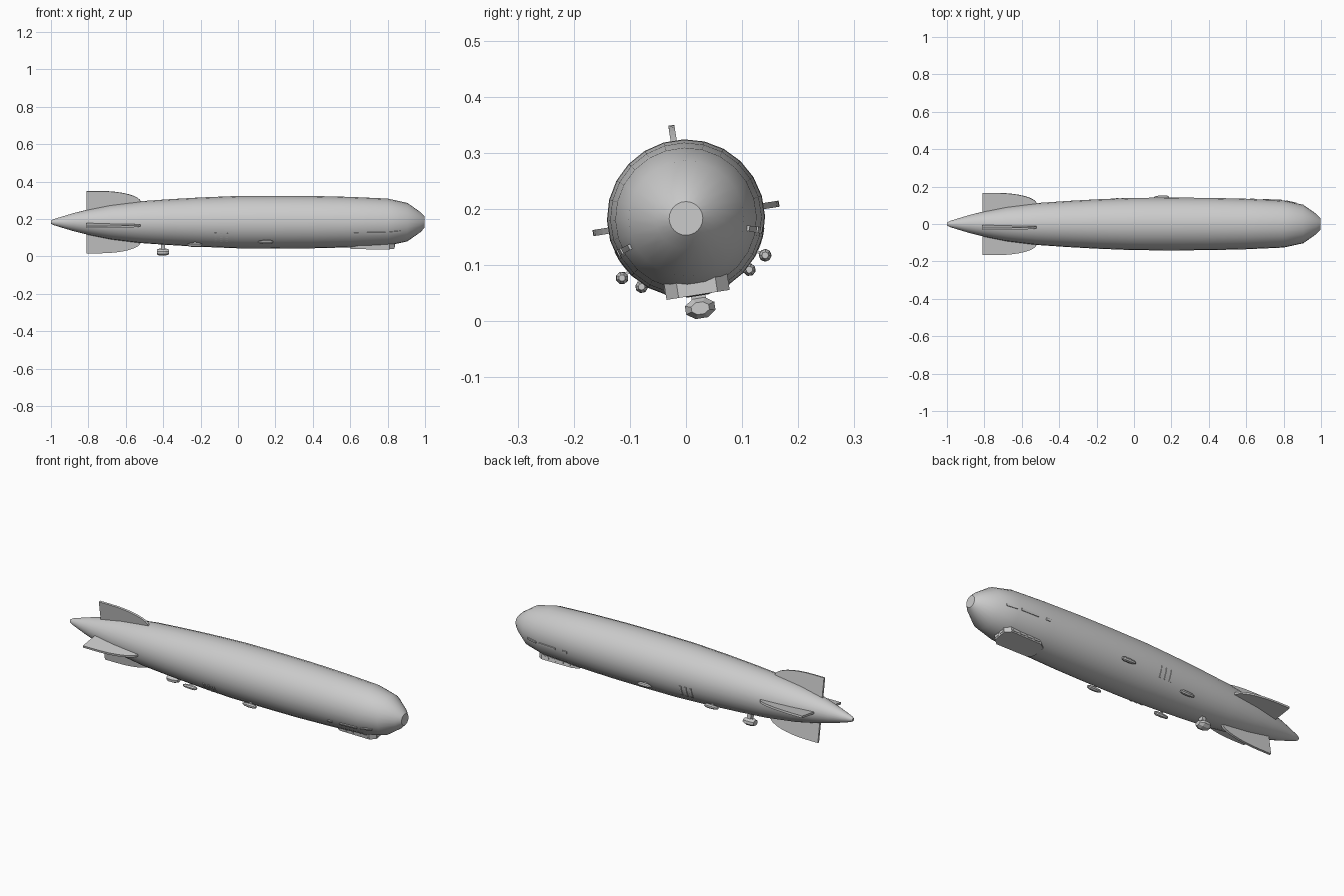
import bpy, bmesh, math
from mathutils import Matrix, Vector

if "Cube" in bpy.data.objects:
    bpy.data.objects.remove(bpy.data.objects["Cube"], do_unlink=True)

grey = bpy.data.materials.new("airship grey")
grey.use_nodes = True
grey.diffuse_color = (0.6, 0.6, 0.6, 1)
grey.node_tree.nodes["Principled BSDF"].inputs["Base Color"].default_value = (0.6, 0.6, 0.6, 1)

# The whole ship is rolled slightly about its long axis
AXIS = Matrix.Translation((0, 0, 0.183)) @ Matrix.Rotation(math.radians(9), 4, 'X')

HULL = [(-1, 0.008), (-0.985, 0.016), (-0.95, 0.027), (-0.88, 0.048), (-0.8, 0.068),
        (-0.68, 0.092), (-0.52, 0.112), (-0.36, 0.123), (-0.2, 0.132), (0, 0.14),
        (0.2, 0.141), (0.4, 0.14), (0.6, 0.135), (0.8, 0.126), (0.905, 0.103),
        (0.975, 0.054), (0.998, 0.03)]


def hull_radius(x):
    for (x0, r0), (x1, r1) in zip(HULL, HULL[1:]):
        if x0 <= x <= x1:
            return r0 + (r1 - r0) * (x - x0) / (x1 - x0)
    return 0


def finish(name, bm, matrix=Matrix(), smooth=False):
    bmesh.ops.recalc_face_normals(bm, faces=bm.faces)
    mesh = bpy.data.meshes.new(name)
    bm.to_mesh(mesh)
    bm.free()
    mesh.materials.append(grey)
    ob = bpy.data.objects.new(name, mesh)
    bpy.context.collection.objects.link(ob)
    ob.matrix_world = AXIS @ matrix
    if smooth:
        bpy.ops.object.select_all(action='DESELECT')
        ob.select_set(True)
        bpy.context.view_layer.objects.active = ob
        bpy.ops.object.shade_smooth_by_angle(angle=math.radians(25))
    return ob


def lathe(name, profile, sides, matrix=Matrix(), smooth=False):
    """Turn (x, radius) points about the x axis and cap both ends."""
    bm = bmesh.new()
    rings = []
    for x, r in profile:
        angles = [2 * math.pi * (i + 0.5) / sides for i in range(sides)]
        rings.append([bm.verts.new((x, r * math.cos(a), r * math.sin(a))) for a in angles])
    for a, b in zip(rings, rings[1:]):
        for i in range(sides):
            j = (i + 1) % sides
            bm.faces.new((a[i], a[j], b[j], b[i]))
    bm.faces.new(rings[0])
    bm.faces.new(rings[-1])
    return finish(name, bm, matrix, smooth)


def prism(name, outline, axis, low, high, matrix=Matrix()):
    """Extrude an outline of 2D points along y or z."""
    bm = bmesh.new()
    place = (lambda p, t: (p[0], t, p[1])) if axis == 'y' else (lambda p, t: (p[0], p[1], t))
    a = [bm.verts.new(place(p, low)) for p in outline]
    b = [bm.verts.new(place(p, high)) for p in outline]
    bm.faces.new(a)
    bm.faces.new(b)
    for i in range(len(a)):
        j = (i + 1) % len(a)
        bm.faces.new((a[i], a[j], b[j], b[i]))
    return finish(name, bm, matrix)


def box(name, size, centre, matrix=Matrix()):
    bm = bmesh.new()
    bmesh.ops.create_cube(bm, size=1)
    bmesh.ops.scale(bm, vec=size, verts=bm.verts)
    bmesh.ops.translate(bm, vec=centre, verts=bm.verts)
    return finish(name, bm, matrix)


def around(degrees):
    """Turn about the hull; zero points straight down, positive toward +y."""
    return Matrix.Rotation(math.radians(degrees), 4, 'X')


def skin_patch(name, x0, x1, a0, a1, lift=0.003):
    """Thin raised plate that follows the hull surface."""
    bm = bmesh.new()
    grid = []
    for x in (x0, x1):
        for out in (-0.004, lift):
            r = hull_radius(x) + out
            grid.append([bm.verts.new((x, r * math.sin(t), -r * math.cos(t)))
                         for t in (math.radians(a0 + (a1 - a0) * k / 4) for k in range(5))])
    order = [grid[0], grid[1], grid[3], grid[2]]
    for i in range(4):
        a, b = order[i], order[(i + 1) % 4]
        for k in range(4):
            bm.faces.new((a[k], a[k + 1], b[k + 1], b[k]))
    for k in (0, -1):
        bm.faces.new([row[k] for row in order])
    finish(name, bm)


# Hull
lathe("hull", HULL, 24, smooth=True)

# Four tail fins with a curved leading edge
fin = [(-0.81, 0.05), (-0.81, 0.168), (-0.74, 0.168)]
for k in range(1, 9):
    t = k / 8 * math.pi / 2
    fin.append((-0.74 + 0.22 * math.sin(t), 0.108 + 0.06 * math.cos(t)))
fin.append((-0.52, 0.09))
for name, turn in (("top", 0), ("front", 90), ("bottom", 180), ("back", 270)):
    prism(name + "_fin", fin, 'y', -0.0055, 0.0055, around(turn))

# Control gondola with chamfered ends
half = [(0.6, 0.035), (0.63, 0.055), (0.81, 0.057), (0.838, 0.035)]
outline = half + [(x, -y) for x, y in reversed(half)]
prism("gondola", outline, 'z', -0.138, -0.105)
for side in (-1, 1):
    for i in range(4):
        box("gondola_window", (0.034, 0.004, 0.013), (0.655 + i * 0.043, side * 0.0565, -0.123))
    box("gondola_front_window", (0.004, 0.025, 0.013), (0.838, side * 0.018, -0.123))

# Side engine pods with struts, in two mirrored pairs
pod = [(-0.042, 0.004), (-0.03, 0.009), (-0.005, 0.0115), (0.025, 0.011), (0.038, 0.006)]
for x, angle in ((-0.23, 42), (0.15, 56)):
    for side in (-1, 1):
        m = around(side * angle)
        out = hull_radius(x) + 0.015
        lathe("engine_pod", pod, 8, m @ Matrix.Translation((x, 0, -out)))
        box("engine_strut", (0.012, 0.005, 0.025), (x, 0, -out + 0.012), m)

# Rear engine pod below the keel
rear = [(-0.033, 0.013), (-0.02, 0.018), (0.012, 0.0185), (0.032, 0.011)]
lathe("rear_engine_pod", rear, 8,
      Matrix.Translation((-0.4, 0, -0.162)) @ Matrix.Diagonal((1, 1.55, 1.05, 1)))
box("rear_engine_strut", (0.022, 0.026, 0.04), (-0.4, 0, -0.132))

# Cabin window strips and vent slots on both flanks
for side in (-1, 1):
    for x0, x1 in ((0.62, 0.645), (0.69, 0.79), (0.81, 0.87)):
        skin_patch("window_strip", x0, x1, side * 69.5, side * 74.5, 0.004)
    for x in (-0.12, -0.09, -0.06):
        skin_patch("vent_slot", x - 0.006, x + 0.006, side * 50, side * 74)
